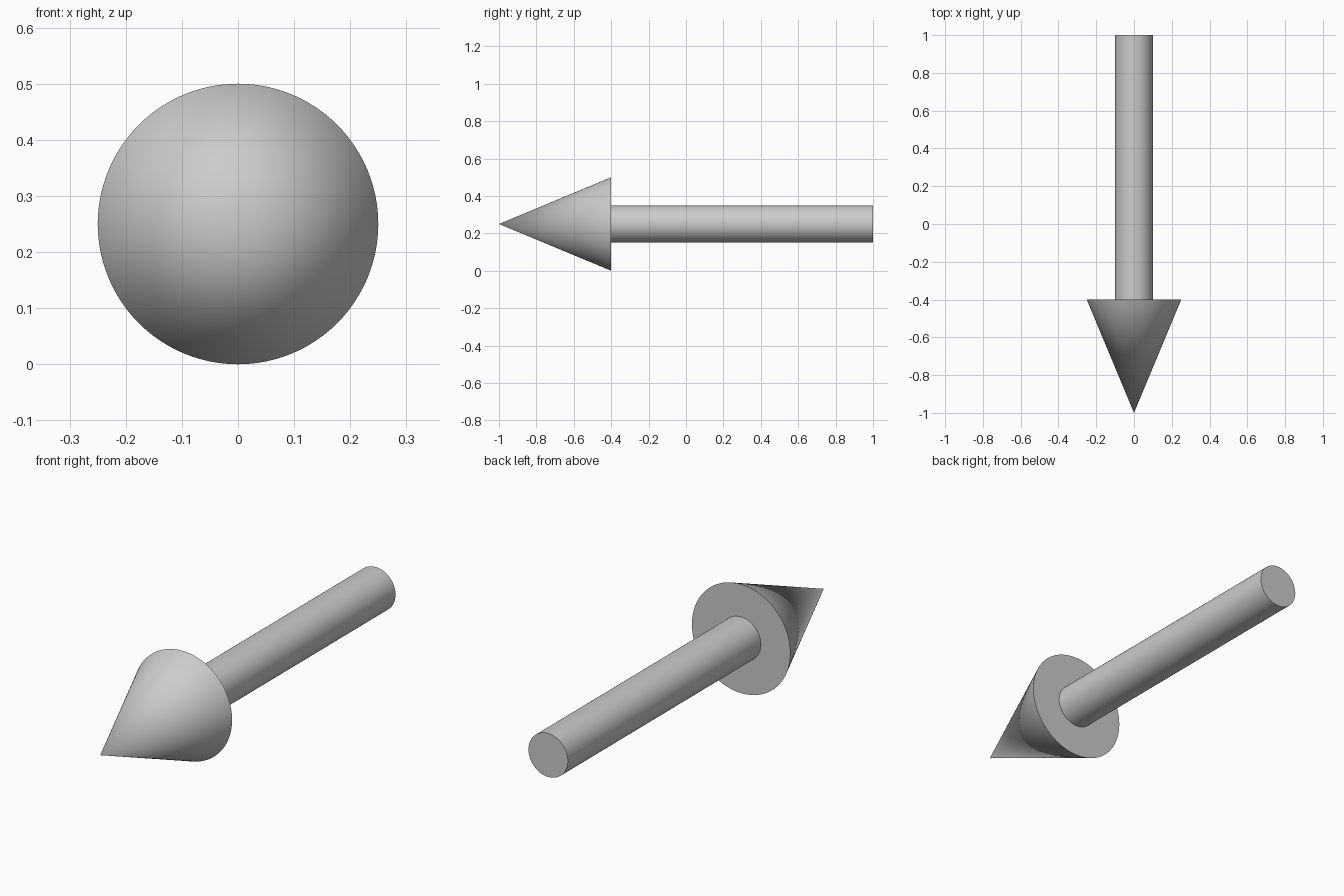
import bpy, bmesh, math

if "Cube" in bpy.data.objects:
    bpy.data.objects.remove(bpy.data.objects["Cube"])

SIDES = 96
AXIS_Z = 0.25


def lathe(name, profile):
    """Revolve (radius, y) points, listed front to back, around the arrow's axis."""
    bm = bmesh.new()
    rings = []
    for r, y in profile:
        if r == 0:
            rings.append([bm.verts.new((0, y, AXIS_Z))] * SIDES)
        else:
            angles = [2 * math.pi * i / SIDES for i in range(SIDES)]
            rings.append([bm.verts.new((r * math.cos(a), y, AXIS_Z + r * math.sin(a)))
                          for a in angles])
    for front, back in zip(rings, rings[1:]):
        for i in range(SIDES):
            j = (i + 1) % SIDES
            # dict drops the repeated vertex at a pole
            bm.faces.new(list(dict.fromkeys((front[i], back[i], back[j], front[j]))))
    mesh = bpy.data.meshes.new(name)
    bm.to_mesh(mesh)
    bm.free()
    obj = bpy.data.objects.new(name, mesh)
    bpy.context.collection.objects.link(obj)
    bpy.ops.object.select_all(action='DESELECT')
    obj.select_set(True)
    bpy.context.view_layer.objects.active = obj
    bpy.ops.object.shade_smooth_by_angle(angle=math.radians(30))
    return obj


# Cone with a flat back that leaves an opening for the shaft
lathe("arrow_head", [(0, -1.0), (0.25, -0.4), (0.1, -0.4)])

# Round shaft with a flat end
lathe("arrow_shaft", [(0.1, -0.4), (0.1, 1.0), (0, 1.0)])
